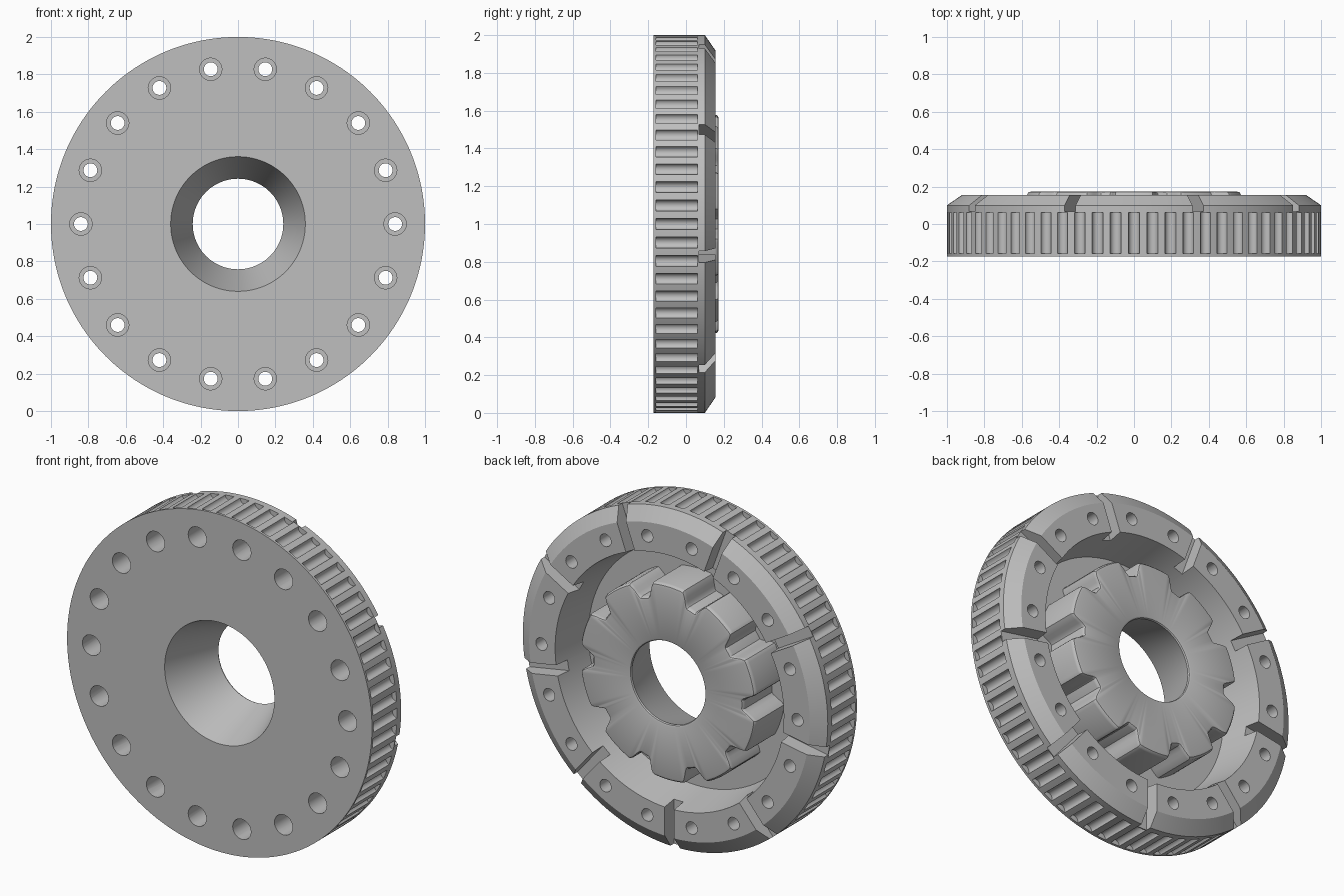
import bpy
import bmesh
from math import cos, sin, pi, radians
from mathutils import Matrix, Vector

cube = bpy.data.objects.get("Cube")
if cube:
    bpy.data.objects.remove(cube, do_unlink=True)

FRONT, BACK = -0.173, 0.173
FLOOR = -0.10

metal = bpy.data.materials.new("plain grey metal")
metal.use_nodes = True
GREY = (0.52, 0.52, 0.52, 1)
metal.diffuse_color = GREY
metal.node_tree.nodes["Principled BSDF"].inputs["Base Color"].default_value = GREY


def polar(r, a, y):
    return Vector((r * cos(a), y, 1 + r * sin(a)))


def bridge(bm, first, second):
    n = len(first)
    for i in range(n):
        j = (i + 1) % n
        bm.faces.new((first[i], first[j], second[j], second[i]))


def revolve(bm, profile, sides, offset=Vector((0, 0, 0)), closed=False):
    """Turn (radius, y) points about the wheel axis, capped or closed to a ring."""
    rings = [[bm.verts.new(polar(r, 2 * pi * i / sides, y) + offset)
              for i in range(sides)] for r, y in profile]
    for a, b in zip(rings, rings[1:]):
        bridge(bm, a, b)
    if closed:
        bridge(bm, rings[-1], rings[0])
    else:
        bm.faces.new(rings[0])
        bm.faces.new(rings[-1])


def finish(bm, name):
    bmesh.ops.recalc_face_normals(bm, faces=bm.faces[:])
    mesh = bpy.data.meshes.new(name)
    bm.to_mesh(mesh)
    bm.free()
    obj = bpy.data.objects.new(name, mesh)
    bpy.context.collection.objects.link(obj)
    mesh.materials.append(metal)
    return obj


def select_only(obj):
    bpy.ops.object.select_all(action='DESELECT')
    obj.select_set(True)
    bpy.context.view_layer.objects.active = obj


# Wheel body: front disc, toothed rim, chamfered back ring and recess
bm = bmesh.new()
revolve(bm, [(0.36, FRONT), (1, FRONT), (1, 0.10), (0.92, 0.155),
             (0.75, 0.155), (0.71, FLOOR), (0.45, FLOOR)], 192, closed=True)
body = finish(bm, "wheel_body")

# Cutters: rim grooves, stepped bolt holes, radial slots in the back ring
bm = bmesh.new()
axis = Vector((0, 0, 1))
for k in range(64):
    revolve(bm, [(0.03, -0.158), (0.03, 0.062)], 16,
            polar(1, 2 * pi * k / 64, 0) - axis)
for k in range(18):
    revolve(bm, [(0.06, -0.3), (0.06, 0.05), (0.037, 0.05), (0.037, 0.3)], 24,
            polar(0.84, radians(20 * k), 0) - axis)
for k in range(9):
    a = radians(30 + 40 * k)
    place = (Matrix.Translation(polar(0.87, a, 0.218)) @ Matrix.Rotation(-a, 4, 'Y')
             @ Matrix.Diagonal((0.46, 0.3, 0.062, 1)))
    bmesh.ops.create_cube(bm, size=1, matrix=place)
cutter = finish(bm, "body_cutter")
cutter.hide_render = True

cut = body.modifiers.new("cuts", 'BOOLEAN')
cut.operation = 'DIFFERENCE'
cut.solver = 'EXACT'
cut.object = cutter
select_only(body)
bpy.ops.object.modifier_apply(modifier=cut.name)
bpy.data.objects.remove(cutter, do_unlink=True)


# Hub: ten rounded lobes, softened back edge, conical bore
def lobed(a):
    step = 2 * pi / 10
    gap = abs((a + step / 2) % step - step / 2) * 0.57
    t = min(1, max(0, (0.085 - gap) / 0.055))
    return 0.58 - 0.085 * t * t * (3 - 2 * t)


SIDES = 360
angles = [2 * pi * i / SIDES for i in range(SIDES)]
bm = bmesh.new()
outer = [(0, FLOOR - 0.03), (0, BACK - 0.022), (0.003, BACK - 0.011),
         (0.010, BACK - 0.003), (0.022, BACK)]
bore = [(0.255, BACK), (0.246, BACK - 0.004), (0.242, BACK - 0.012), (0.36, FRONT)]
rings = [[bm.verts.new(polar(lobed(a) - inset, a, y)) for a in angles]
         for inset, y in outer]
rings += [[bm.verts.new(polar(r, a, y)) for a in angles] for r, y in bore]
for first, second in zip(rings, rings[1:]):
    bridge(bm, first, second)
hub = finish(bm, "lobed_hub")

for obj in (body, hub):
    select_only(obj)
    bpy.ops.object.shade_smooth_by_angle(angle=radians(28))
